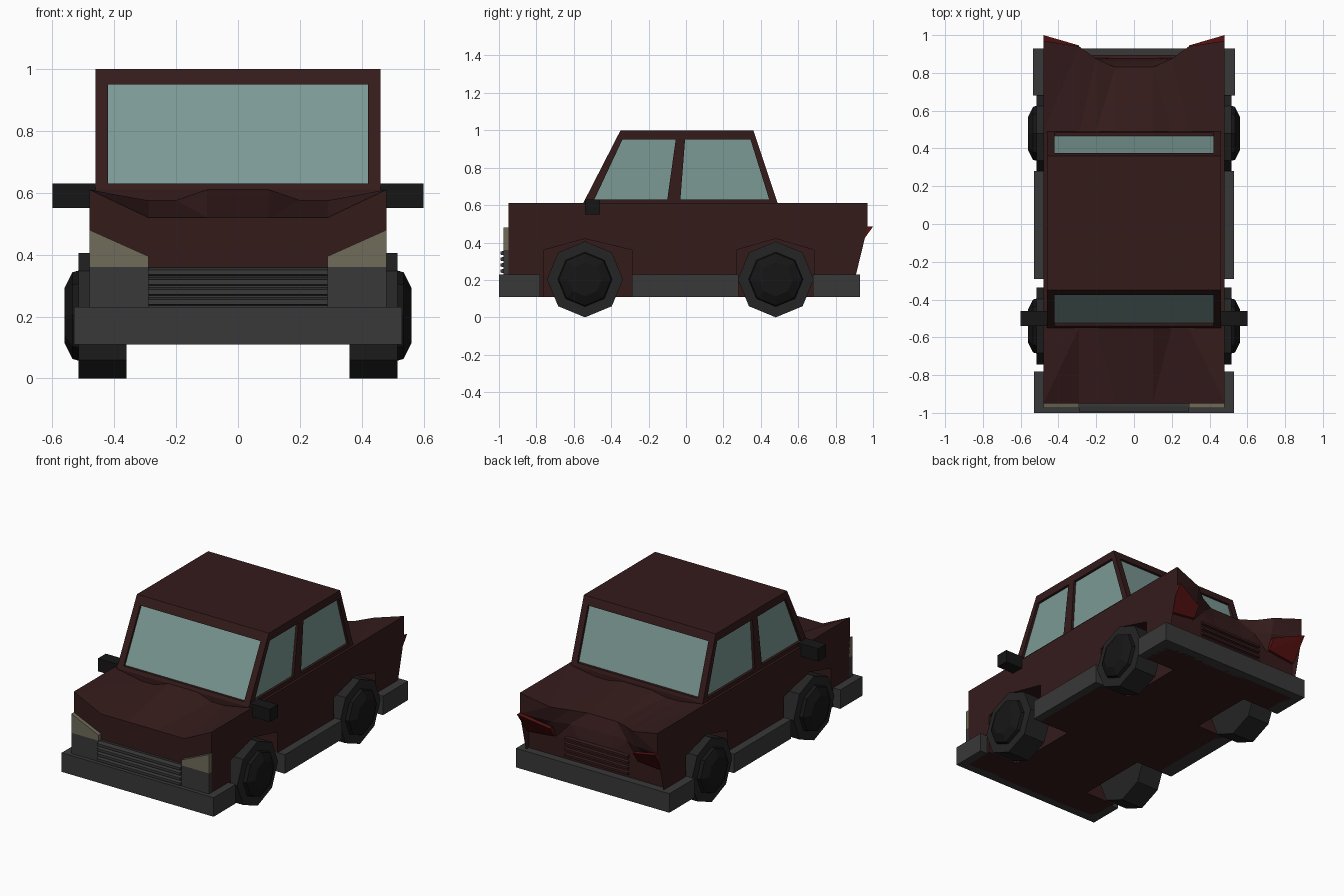
import bpy, bmesh, math

if "Cube" in bpy.data.objects:
    bpy.data.objects.remove(bpy.data.objects["Cube"])


def material(name, r, g, b):
    m = bpy.data.materials.new(name)
    m.diffuse_color = (r, g, b, 1)
    m.use_nodes = True
    m.node_tree.nodes["Principled BSDF"].inputs["Base Color"].default_value = m.diffuse_color
    return m


RED = material("dark_red", .035, .011, .011)
GREY = material("dark_grey", .04, .04, .04)
BLACK = material("black", .008, .008, .008)
RUBBER = material("rubber", .018, .018, .018)
GLASS = material("glass", .2, .32, .3)
LAMP = material("lamp", .16, .15, .1)
TAIL = material("tail_red", .1, .006, .006)


def finish(name, bm, mat):
    bmesh.ops.recalc_face_normals(bm, faces=bm.faces)
    me = bpy.data.meshes.new(name)
    bm.to_mesh(me)
    bm.free()
    me.materials.append(mat)
    ob = bpy.data.objects.new(name, me)
    bpy.context.collection.objects.link(ob)
    return ob


def hull(name, pts, mat):
    """Convex solid around the given points."""
    bm = bmesh.new()
    for p in pts:
        bm.verts.new(p)
    bmesh.ops.convex_hull(bm, input=bm.verts[:])
    bmesh.ops.dissolve_limit(bm, angle_limit=.01, verts=bm.verts[:], edges=bm.edges[:])
    return finish(name, bm, mat)


def prism(name, x0, x1, profile, mat):
    """Convex (y, z) profile extruded along x."""
    return hull(name, [(x, y, z) for x in (x0, x1) for y, z in profile], mat)


def box(name, x0, x1, y0, y1, z0, z1, mat):
    return prism(name, x0, x1, [(y0, z0), (y1, z0), (y1, z1), (y0, z1)], mat)


def cut(target, cutter):
    mod = target.modifiers.new("cut", 'BOOLEAN')
    mod.operation, mod.solver, mod.object = 'DIFFERENCE', 'EXACT', cutter
    bpy.context.view_layer.objects.active = target
    bpy.ops.object.modifier_apply(modifier=mod.name)
    bpy.data.objects.remove(cutter)


SIDES = ((-1, "left"), (1, "right"))
AXLES = ((-.54, "front"), (.48, "rear"))

# Body: lengthwise profiles lofted across the width
# x, hood front z, hood back z, trunk front z, trunk edge (y, z), rear mid (y, z)
half = [(.1, .52, .61, .6, .83, .53, .86, .45),
        (.2, .52, .575, .58, .875, .54, .87, .45),
        (.29, .52, .575, .58, .94, .56, .92, .46),
        (.48, .61, .61, .61, .97, .61, .97, .48)]
columns = [(-c[0],) + c[1:] for c in reversed(half)] + half
bm = bmesh.new()
rings = []
for x, hf, hb, tf, ty, tz, my, mz in columns:
    prof = [(-.95, .11), (-.95, hf), (-.55, hb), (.49, tf),
            (ty, tz), (my, mz), (.88, .35), (.88, .11)]
    rings.append([bm.verts.new((x, y, z)) for y, z in prof])
for a, b in zip(rings, rings[1:]):
    for i in range(8):
        j = (i + 1) % 8
        bm.faces.new((a[i], a[j], b[j], b[i]))
bm.faces.new(rings[0])
bm.faces.new(rings[-1])
bmesh.ops.triangulate(bm, faces=bm.faces[:])
body = finish("body", bm, RED)

# Wheel wells
for s, side in SIDES:
    for (yc, end), (y0, y1) in zip(AXLES, ((-.76, -.29), (.27, .685))):
        cut(body, prism("well_cutter", s * .27, s * .6,
                        [(y0, 0), (y0, .36), (yc, .42), (y1, .36), (y1, 0)], RED))

# Cabin with recessed windows
cabin = prism("cabin", -.46, .46, [(-.55, .54), (-.55, .61), (-.35, 1), (.36, 1),
                                   (.49, .61), (.49, .54)], RED)
for name, yb, yt, d in (("windscreen", -.54, -.376, 1), ("rear_window", .483, .377, -1)):
    def pane(o, i):
        return [(yb + d * o, .63), (yb + d * i, .63), (yt + d * i, .95), (yt + d * o, .95)]
    cut(cabin, prism("cutter", -.42, .42, pane(-.06, .02), RED))
    prism(name, -.42, .42, pane(.016, .04), GLASS)
side_windows = {"front": [(-.49, .63), (-.34, .95), (-.055, .95), (-.10, .63)],
                "rear": [(-.03, .63), (-.005, .95), (.345, .95), (.445, .63)]}
for s, side in SIDES:
    for end, poly in side_windows.items():
        cut(cabin, prism("cutter", s * .44, s * .6, poly, RED))
        prism(f"{end}_{side}_window", s * .42, s * .444, poly, GLASS)

# Bumpers
box("front_bumper", -.53, .53, -1, -.94, .11, .23, GREY)
box("rear_bumper", -.535, .535, .86, .93, .11, .23, GREY)

# Grille
box("grille_back", -.29, .29, -.965, -.94, .23, .36, GREY)
for i in range(4):
    z = .235 + i * .032
    prism(f"grille_slat_{i + 1}", -.29, .29,
          [(-.96, z), (-.992, z + .004), (-.992, z + .02), (-.96, z + .028)], GREY)
for i in range(4):
    z = .245 + i * .035
    prism(f"rear_slat_{i + 1}", -.22, .22,
          [(.87, z), (.895, z + .004), (.895, z + .018), (.87, z + .025)], RED)

for s, side in SIDES:
    # Lower trim along the sides
    box(f"front_bumper_{side}_end", s * .46, s * .53, -.95, -.78, .11, .23, GREY)
    box(f"rear_bumper_{side}_end", s * .46, s * .535, .68, .87, .11, .23, GREY)
    box(f"{side}_sill", s * .44, s * .53, -.29, .28, .11, .23, GREY)
    box(f"{side}_grille_surround", s * .29, s * .48, -.975, -.94, .23, .36, GREY)

    # Lamps
    lamp = [(.29, .36), (.29, .395), (.48, .48), (.48, .36)]
    hull(f"{side}_headlight", [(s * x, y, z) for x, z in lamp for y in (-.975, -.94)], LAMP)
    tail = [(.48, 1, .485), (.48, .895, .34), (.29, .945, .425), (.29, .9, .36)]
    hull(f"{side}_tail_light", [(s * x, y - d, z) for x, y, z in tail for d in (0, .03)], TAIL)

    # Door mirror
    box(f"{side}_mirror", s * .46, s * .6, -.54, -.46, .55, .63, BLACK)

    # Eight-sided wheels
    for yc, end in AXLES:
        def disc(x, r):
            return [(s * x, yc + r * math.sin(k * math.pi / 4),
                     .203 + r * math.cos(k * math.pi / 4)) for k in range(8)]
        hull(f"{end}_{side}_tyre", disc(.36, .203) + disc(.515, .203), RUBBER)
        hull(f"{end}_{side}_hub", disc(.5, .15) + disc(.535, .14) + disc(.56, .09), BLACK)
